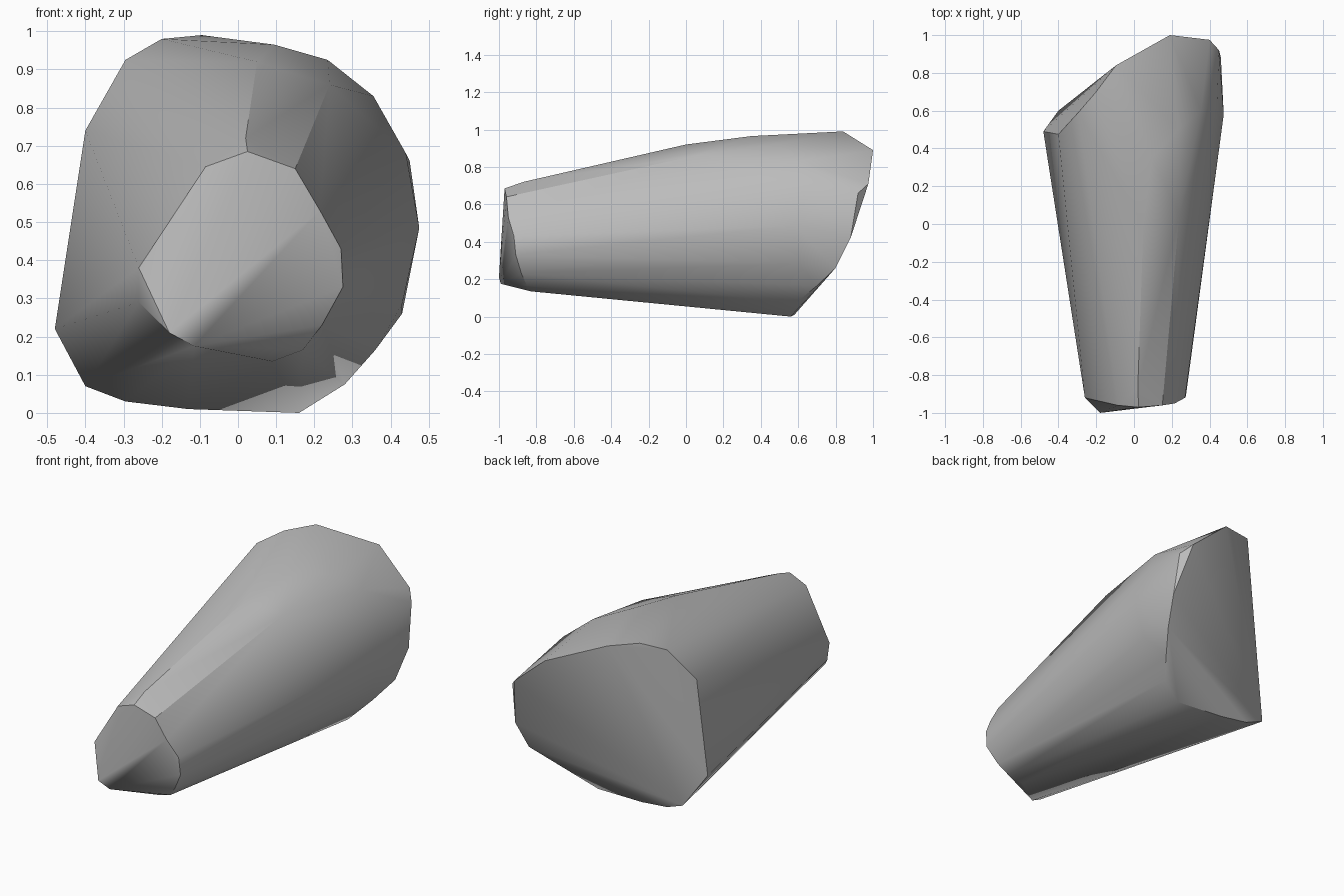
import bpy
import bmesh
import math

# Remove the default cube only
default_cube = bpy.data.objects.get("Cube")
if default_cube:
    bpy.data.objects.remove(default_cube, do_unlink=True)


def make_material(name, colour):
    material = bpy.data.materials.new(name)
    material.use_nodes = True
    material.diffuse_color = colour
    shader = next(n for n in material.node_tree.nodes if n.type == 'BSDF_PRINCIPLED')
    shader.inputs["Base Color"].default_value = colour
    return material


def wrapped_body(name, rings, material):
    """Stretch one closed convex skin over a series of cross-sections."""
    bm = bmesh.new()
    for ring in rings:
        for x, y, z in ring:
            bm.verts.new((x / 100, y / 100, z / 100))
    hull = bmesh.ops.convex_hull(bm, input=bm.verts[:])
    unused = [v for v in hull["geom_interior"] if isinstance(v, bmesh.types.BMVert)]
    bmesh.ops.delete(bm, geom=unused, context='VERTS')
    bmesh.ops.recalc_face_normals(bm, faces=bm.faces[:])
    mesh = bpy.data.meshes.new(name)
    bm.to_mesh(mesh)
    bm.free()
    mesh.materials.append(material)
    body = bpy.data.objects.new(name, mesh)
    bpy.context.collection.objects.link(body)
    return body


# Narrow front end, slanted and cut flat (hundredths of a unit)
front_end = [
    (-26, -92, 38), (-8.5, -96, 64.5), (2.5, -97, 68.5), (15, -96, 64),
    (21.5, -95, 53), (27, -92, 43), (27.5, -91, 33), (22, -88, 23),
    (17, -85, 16.5), (9, -83, 13.5), (-11.5, -99, 17.5), (-18, -100, 21),
    (-26, -90, 29), (2, -87, 72),
]

# Swelling of the upper and left flanks
shoulder = [
    (5, 0, 92), (24, 5, 86), (9.5, 35, 96.5), (23.5, 50, 92.5),
    (35.5, 60, 83), (44, 64, 68), (47.5, 58, 48.5), (43, 60, 28.5),
]

# Wide back end, cut obliquely
back_end = [
    (-48, 49, 22), (-40, 60, 7), (-29.5, 59, 3), (-13, 58, 1),
    (16, 56, 0), (28, 59, 7.5), (36, 70, 16.5), (43, 80, 26),
    (46, 88, 42), (45, 92, 66), (40, 97.5, 71), (19, 100, 89),
    (-9.5, 84, 99), (-20, 70, 98), (-29.5, 59, 92.5), (-40, 47.5, 74),
]

grey = make_material("plain_grey", (0.5, 0.5, 0.5, 1.0))
body = wrapped_body("tapered_body", [front_end, shoulder, back_end], grey)

# Soft sides, crisp end cuts
bpy.ops.object.select_all(action='DESELECT')
body.select_set(True)
bpy.context.view_layer.objects.active = body
bpy.ops.object.shade_smooth_by_angle(angle=math.radians(32))
